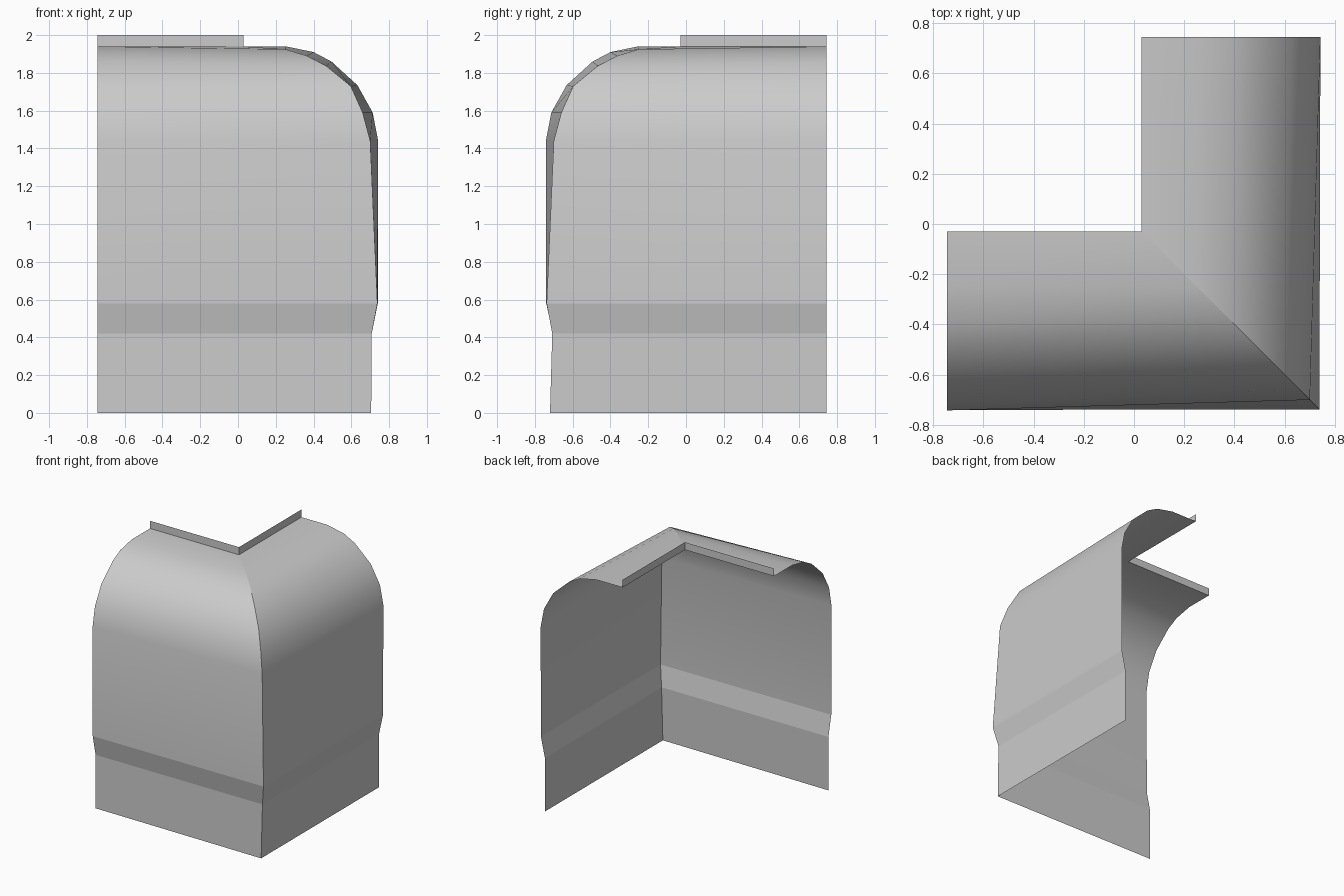
import bpy
import bmesh

cube = bpy.data.objects.get("Cube")
if cube:
    bpy.data.objects.remove(cube)

steel = bpy.data.materials.new("plain grey")
steel.use_nodes = True
GREY = (0.6, 0.6, 0.6, 1)
steel.diffuse_color = GREY
steel.node_tree.nodes["Principled BSDF"].inputs["Base Color"].default_value = GREY

# Wall profile from foot to lip: (offset at open end, z there, offset at corner, z there)
PROFILE = [
    (0.705, 0, 0.705, 0), (0.705, 0.42, 0.708, 0.42),
    (0.74, 0.58, 0.738, 0.58), (0.742, 1.44, 0.70, 1.44),
    (0.713, 1.59, 0.66, 1.59), (0.632, 1.735, 0.597, 1.73),
    (0.495, 1.86, 0.467, 1.837), (0.40, 1.91, 0.365, 1.89),
    (0.255, 1.94, 0.25, 1.925), (0.03, 1.94, 0.03, 1.94),
    (0.03, 2.0, 0.03, 2.0),
]
END = 0.744
CREASES = (1, 2, len(PROFILE) - 2)   # rows where the sheet folds crisply

bm = bmesh.new()
rows = []
for i, (end, end_z, corner, corner_z) in enumerate(PROFILE):
    corner_y = -0.72 if i == 0 else -corner   # foot of the corner leans forward
    rows.append([bm.verts.new(co) for co in (
        (-END, -end, end_z), (corner, corner_y, corner_z), (end, END, end_z))])

# Front wall and right wall share the mitred corner
for low, high in zip(rows, rows[1:]):
    for k in range(2):
        face = bm.faces.new((low[k], low[k + 1], high[k + 1], high[k]))
        face.smooth = True
    bm.edges.get((low[1], high[1])).smooth = False
for i in CREASES:
    for k in range(2):
        bm.edges.get((rows[i][k], rows[i][k + 1])).smooth = False

mesh = bpy.data.meshes.new("corner_panel")
bm.to_mesh(mesh)
bm.free()
mesh.materials.append(steel)
panel = bpy.data.objects.new("corner_panel", mesh)
bpy.context.collection.objects.link(panel)
